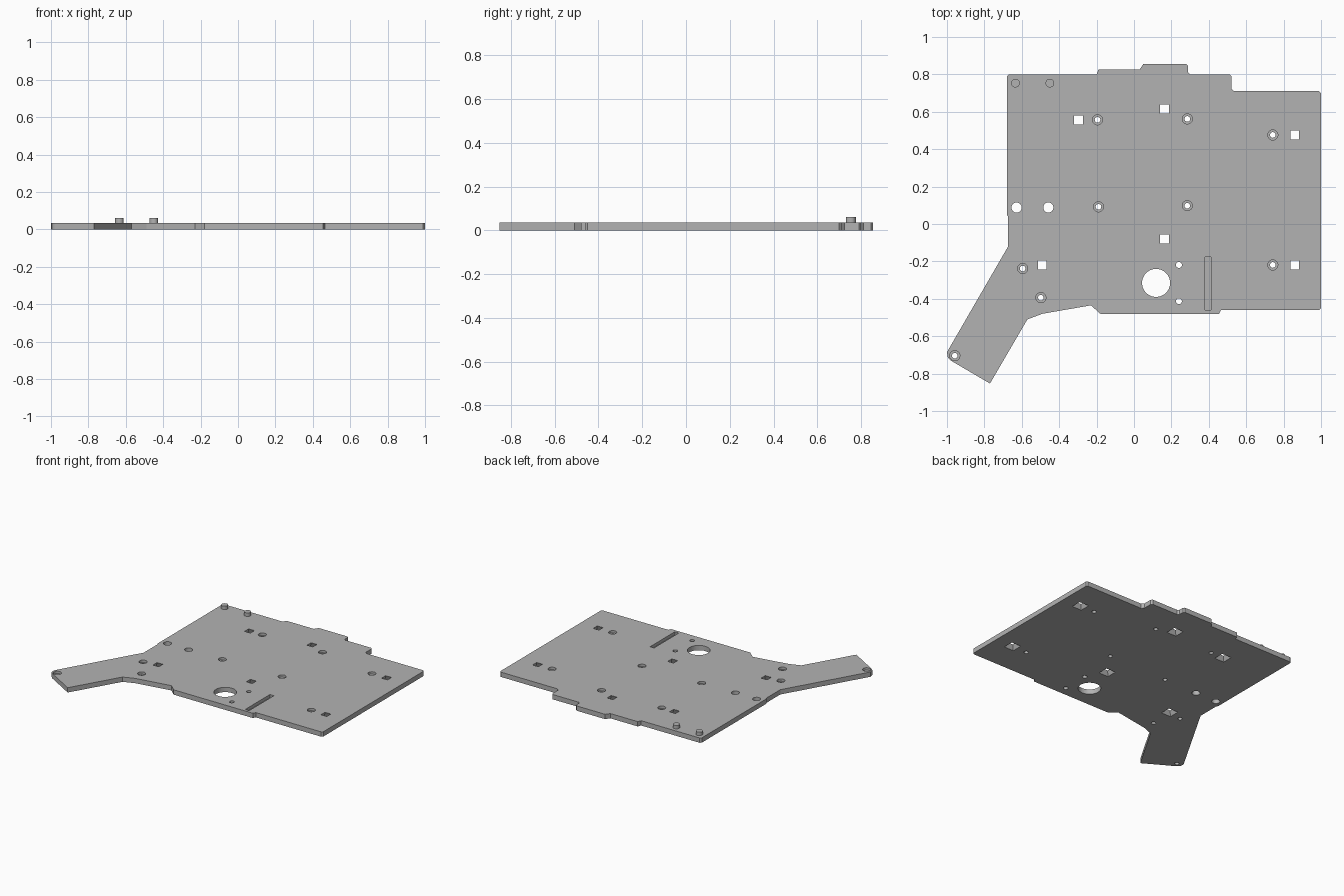
import bpy, bmesh, math

if "Cube" in bpy.data.objects:
    bpy.data.objects.remove(bpy.data.objects["Cube"], do_unlink=True)

TOP = 0.035
gray = bpy.data.materials.new("plain gray")
gray.use_nodes = True
color = (0.45, 0.45, 0.45, 1)
gray.diffuse_color = color
gray.node_tree.nodes["Principled BSDF"].inputs["Base Color"].default_value = color


def make_object(name, bm):
    bmesh.ops.recalc_face_normals(bm, faces=bm.faces)
    mesh = bpy.data.meshes.new(name)
    bm.to_mesh(mesh)
    bm.free()
    mesh.materials.append(gray)
    obj = bpy.data.objects.new(name, mesh)
    bpy.context.collection.objects.link(obj)
    return obj


def add_stack(bm, x, y, profile, sides=32, stretch=1):
    """Closed solid of stacked rings; profile lists (radius, height)."""
    rings = []
    for r, z in profile:
        ring = []
        for i in range(sides):
            a = 2 * math.pi * (i + 0.5) / sides
            ring.append(bm.verts.new((x + r * math.cos(a), y + stretch * r * math.sin(a), z)))
        rings.append(ring)
    bm.faces.new(rings[0])
    bm.faces.new(rings[-1])
    for low, high in zip(rings, rings[1:]):
        for i in range(sides):
            j = (i + 1) % sides
            bm.faces.new((low[i], low[j], high[j], high[i]))


# Plate outline
outline = [
    (-0.68, 0.79), (-0.67, 0.8), (-0.2, 0.8), (-0.19, 0.825), (0.03, 0.825),
    (0.05, 0.855), (0.28, 0.855), (0.29, 0.845), (0.29, 0.81), (0.3, 0.8),
    (0.51, 0.8), (0.52, 0.79), (0.52, 0.725), (0.535, 0.71), (0.99, 0.71),
    (1, 0.7), (1, -0.45), (0.99, -0.46), (0.465, -0.46), (0.455, -0.48),
    (-0.18, -0.48), (-0.23, -0.435), (-0.49, -0.48), (-0.57, -0.51),
    (-0.77, -0.853), (-0.98, -0.73), (-0.995, -0.715), (-1, -0.685),
    (-0.673, -0.12), (-0.673, 0.04), (-0.68, 0.05)]
bm = bmesh.new()
base = bm.faces.new([bm.verts.new((x, y, 0)) for x, y in outline])
side = bmesh.ops.extrude_face_region(bm, geom=[base])
for v in side["geom"]:
    if isinstance(v, bmesh.types.BMVert):
        v.co.z = TOP
plate = make_object("base_plate", bm)

# Cutters for every opening
cut = bmesh.new()
LOW, HIGH = -0.02, TOP + 0.02

# Counterbored screw holes
for x, y in [(-0.195, 0.557), (0.285, 0.562), (0.742, 0.476), (-0.19, 0.092),
             (0.285, 0.098), (0.742, -0.219), (-0.595, -0.238),
             (-0.498, -0.394), (-0.958, -0.704)]:
    add_stack(cut, x, y, [(0.015, LOW), (0.015, 0.018), (0.027, 0.018), (0.027, HIGH)])

# Square openings that widen towards the underside
for x, y in [(-0.297, 0.556), (0.163, 0.615), (0.859, 0.476), (0.163, -0.08),
             (-0.49, -0.219), (0.859, -0.219)]:
    half = math.sqrt(2) / 2
    add_stack(cut, x, y, [(0.076 * half, LOW), (0.076 * half, 0),
                          (0.047 * half, TOP), (0.047 * half, HIGH)], 4)

# Plain round holes
for x, y, r in [(-0.628, 0.088, 0.027), (-0.458, 0.088, 0.027),
                (0.24, -0.219, 0.016), (0.24, -0.413, 0.016), (0.118, -0.315, 0.075)]:
    add_stack(cut, x, y, [(r, LOW), (r, HIGH)], 48)

# Blind slot
slot_r = 0.016 * math.sqrt(2)
add_stack(cut, 0.396, -0.318, [(slot_r, 0.012), (slot_r, HIGH)], 4, 0.142 / 0.016)

cutter = make_object("hole_cutter", cut)
cutter.hide_render = True
mod = plate.modifiers.new("holes", "BOOLEAN")
mod.operation = "DIFFERENCE"
mod.solver = "EXACT"
mod.object = cutter
bpy.context.view_layer.objects.active = plate
bpy.ops.object.modifier_apply(modifier=mod.name)
bpy.data.objects.remove(cutter, do_unlink=True)

# Locating pegs
for name, x in [("right_peg", -0.634), ("left_peg", -0.45)]:
    bm = bmesh.new()
    add_stack(bm, x, 0.753, [(0.023, TOP - 0.005), (0.023, 0.06)])
    make_object(name, bm)
